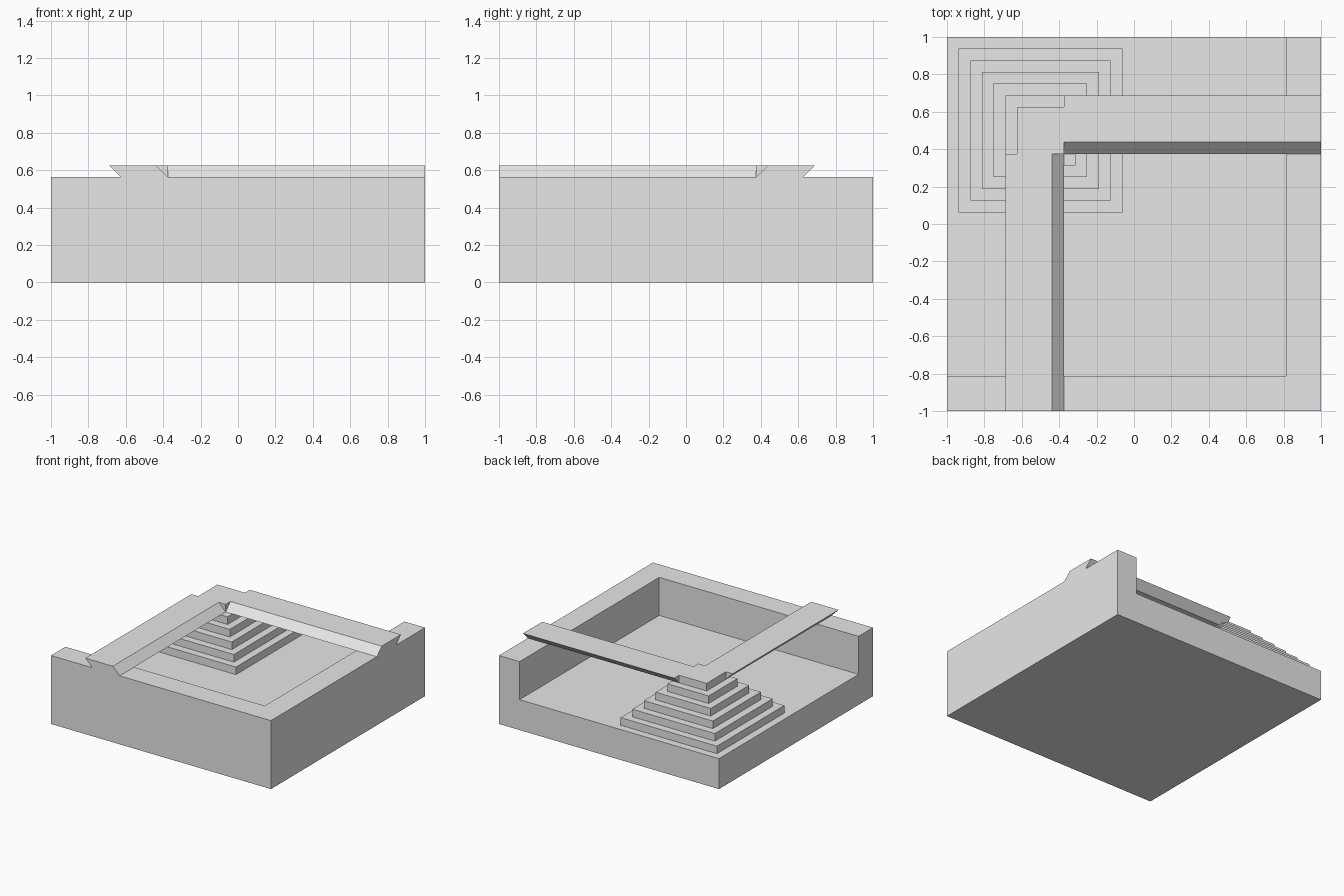
import bpy
import bmesh

cube = bpy.data.objects.get("Cube")
if cube:
    bpy.data.objects.remove(cube, do_unlink=True)

U = 1 / 16      # one step of the block grid
FLOOR = 4 * U   # tray floor height
RIM = 9 * U     # tray wall height
TOP = 10 * U    # overall height

grey = bpy.data.materials.new("plain_grey")
grey.use_nodes = True
grey.diffuse_color = (0.8, 0.8, 0.8, 1)
grey.node_tree.nodes["Principled BSDF"].inputs["Base Color"].default_value = (0.8, 0.8, 0.8, 1)


def lofted(name, rings):
    """Join successive four-point rings and cap both ends."""
    bm = bmesh.new()
    loops = [[bm.verts.new(p) for p in ring] for ring in rings]
    for a, b in zip(loops, loops[1:]):
        for i in range(4):
            j = (i + 1) % 4
            bm.faces.new((a[i], a[j], b[j], b[i]))
    bm.faces.new(loops[0])
    bm.faces.new(loops[-1])
    bmesh.ops.recalc_face_normals(bm, faces=bm.faces)
    mesh = bpy.data.meshes.new(name)
    bm.to_mesh(mesh)
    bm.free()
    mesh.materials.append(grey)
    obj = bpy.data.objects.new(name, mesh)
    bpy.context.collection.objects.link(obj)
    return obj


def rect(x0, x1, y0, y1, z):
    return [(x0, y0, z), (x1, y0, z), (x1, y1, z), (x0, y1, z)]


# Tray: a block hollowed out so that only the front and left walls remain
tray = lofted("tray", [rect(-1, 1, -1, 1, z) for z in (0, RIM)])
cutter = lofted("tray_cutter", [rect(-2, 1 - 3 * U, -1 + 3 * U, 2, z) for z in (FLOOR, 1)])
cutter.hide_render = True
cut = tray.modifiers.new("hollow", "BOOLEAN")
cut.operation = "DIFFERENCE"
cut.solver = "EXACT"
cut.object = cutter
bpy.context.view_layer.objects.active = tray
bpy.ops.object.modifier_apply(modifier=cut.name)
bpy.data.objects.remove(cutter, do_unlink=True)

# Stepped pyramid: six square tiers in the open corner
rings = []
for i in range(6):
    h = (7 - i) * U
    for z in (FLOOR + i * U, FLOOR + (i + 1) * U):
        rings.append(rect(-0.5 - h, -0.5 + h, 0.5 - h, 0.5 + h, z))
lofted("stepped_pyramid", rings)

# Slanted beams from the pyramid top to each wall: (distance from centre, height)
profile = [(6 * U, RIM), (10 * U, RIM), (11 * U, TOP), (7 * U, TOP)]
lofted("front_beam", [[(-d, y, z) for d, z in profile] for y in (-1, 6 * U)])
lofted("side_beam", [[(x, d, z) for d, z in profile] for x in (-6 * U, 1)])
